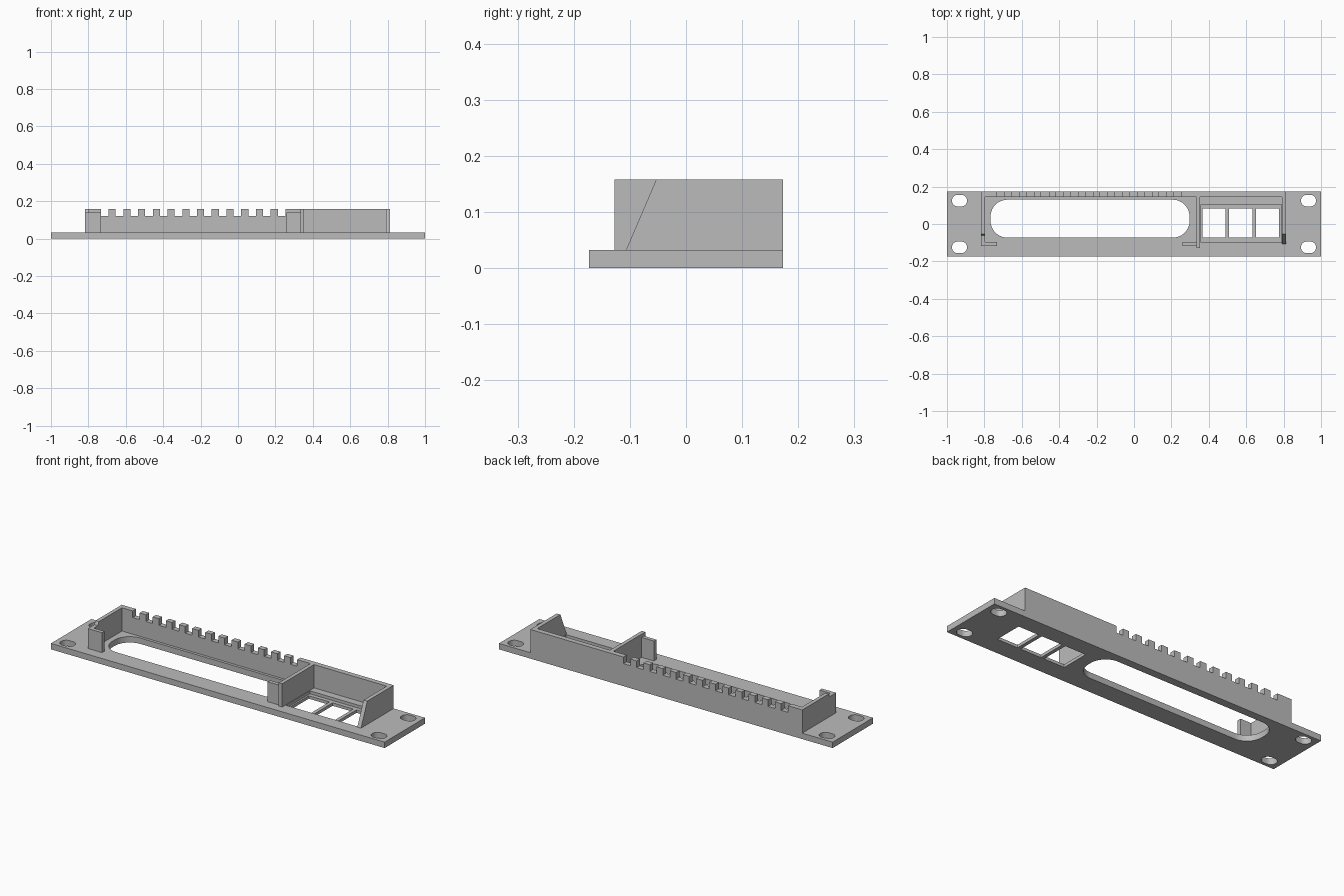
import bpy
import bmesh
import math

cube = bpy.data.objects.get("Cube")
if cube:
    bpy.data.objects.remove(cube, do_unlink=True)

grey = bpy.data.materials.new("plain grey")
grey.use_nodes = True
colour = (0.5, 0.5, 0.5, 1)
grey.diffuse_color = colour
grey.node_tree.nodes["Principled BSDF"].inputs["Base Color"].default_value = colour

BASE, TOP, LIP = 0.032, 0.158, 0.14
BACK, WALL = 0.173, 0.145
PLACE = {"x": lambda a, b, t: (t, a, b),
         "y": lambda a, b, t: (a, t, b),
         "z": lambda a, b, t: (a, b, t)}


def prism(name, outline, axis, lo, hi):
    """Extrude a closed 2D outline along an axis."""
    bm = bmesh.new()
    face = bm.faces.new([bm.verts.new(PLACE[axis](a, b, lo)) for a, b in outline])
    moved = bmesh.ops.extrude_face_region(bm, geom=[face])["geom"]
    bmesh.ops.translate(bm, vec=PLACE[axis](0, 0, hi - lo),
                        verts=[v for v in moved if isinstance(v, bmesh.types.BMVert)])
    bmesh.ops.recalc_face_normals(bm, faces=bm.faces)
    mesh = bpy.data.meshes.new(name)
    bm.to_mesh(mesh)
    bm.free()
    mesh.materials.append(grey)
    obj = bpy.data.objects.new(name, mesh)
    bpy.context.collection.objects.link(obj)
    return obj


def rect(x0, x1, y0, y1):
    return [(x0, y0), (x1, y0), (x1, y1), (x0, y1)]


def rounded(x0, x1, y0, y1, r, steps=10):
    corners = [(x1 - r, y1 - r), (x0 + r, y1 - r), (x0 + r, y0 + r), (x1 - r, y0 + r)]
    points = []
    for k, (cx, cy) in enumerate(corners):
        for i in range(steps + 1):
            a = math.pi / 2 * (k + i / steps)
            points.append((cx + r * math.cos(a), cy + r * math.sin(a)))
    return points


def cut(target, outline, lo=-0.1, hi=0.1):
    cutter = prism("cutter", outline, "z", lo, hi)
    cutter.hide_render = True
    mod = target.modifiers.new("cut", "BOOLEAN")
    mod.operation, mod.solver, mod.object = "DIFFERENCE", "EXACT", cutter
    bpy.context.view_layer.objects.active = target
    bpy.ops.object.modifier_apply(modifier=mod.name)
    bpy.data.objects.remove(cutter, do_unlink=True)


# Face plate with its long slot, screw holes and recessed socket openings
plate = prism("face_plate", rect(-1, 1, -BACK, BACK), "z", 0, BASE)
cut(plate, rounded(-0.767, 0.297, -0.073, 0.13, 0.09))
for sx in (-1, 1):
    for sy in (-1, 1):
        cx, cy = sx * 0.933, sy * 0.125
        cut(plate, rounded(cx - 0.04, cx + 0.04, cy - 0.031, cy + 0.031, 0.03))
cut(plate, rect(0.357, 0.788, -0.1, 0.105), lo=0.016)
for i in range(3):
    x = 0.366 + i * 0.143
    cut(plate, rect(x, x + 0.124, -0.073, 0.083))
for obj in bpy.context.selected_objects:
    obj.select_set(False)
plate.select_set(True)
bpy.context.view_layer.objects.active = plate
bpy.ops.object.shade_smooth_by_angle(angle=math.radians(30))

# Back wall with a row of cable notches along its top
comb = [(0.812, BASE), (-0.818, BASE), (-0.818, TOP)]
for i in range(13):
    x = -0.733 + i * 0.0788
    comb += [(x, TOP), (x, 0.122), (x + 0.041, 0.122), (x + 0.041, TOP)]
comb.append((0.812, TOP))
prism("back_wall", comb, "y", WALL, BACK)

# Side walls, each with a sloping front edge
prism("left_wall", [(WALL, BASE), (WALL, TOP), (-0.053, TOP), (-0.107, BASE)],
      "x", 0.79, 0.812)
prism("right_wall", [(WALL, BASE), (WALL, TOP), (-0.053, TOP), (-0.061, LIP),
                     (-0.117, LIP), (-0.117, BASE)], "x", -0.818, -0.797)
prism("divider", rect(-0.127, WALL, BASE, TOP), "x", 0.333, 0.354)

# Front retaining lips
prism("right_lip", rect(-0.797, -0.733, -0.117, -0.096), "z", BASE, LIP)
prism("left_lip", rect(0.26, 0.333, -0.117, -0.096), "z", BASE, LIP)
